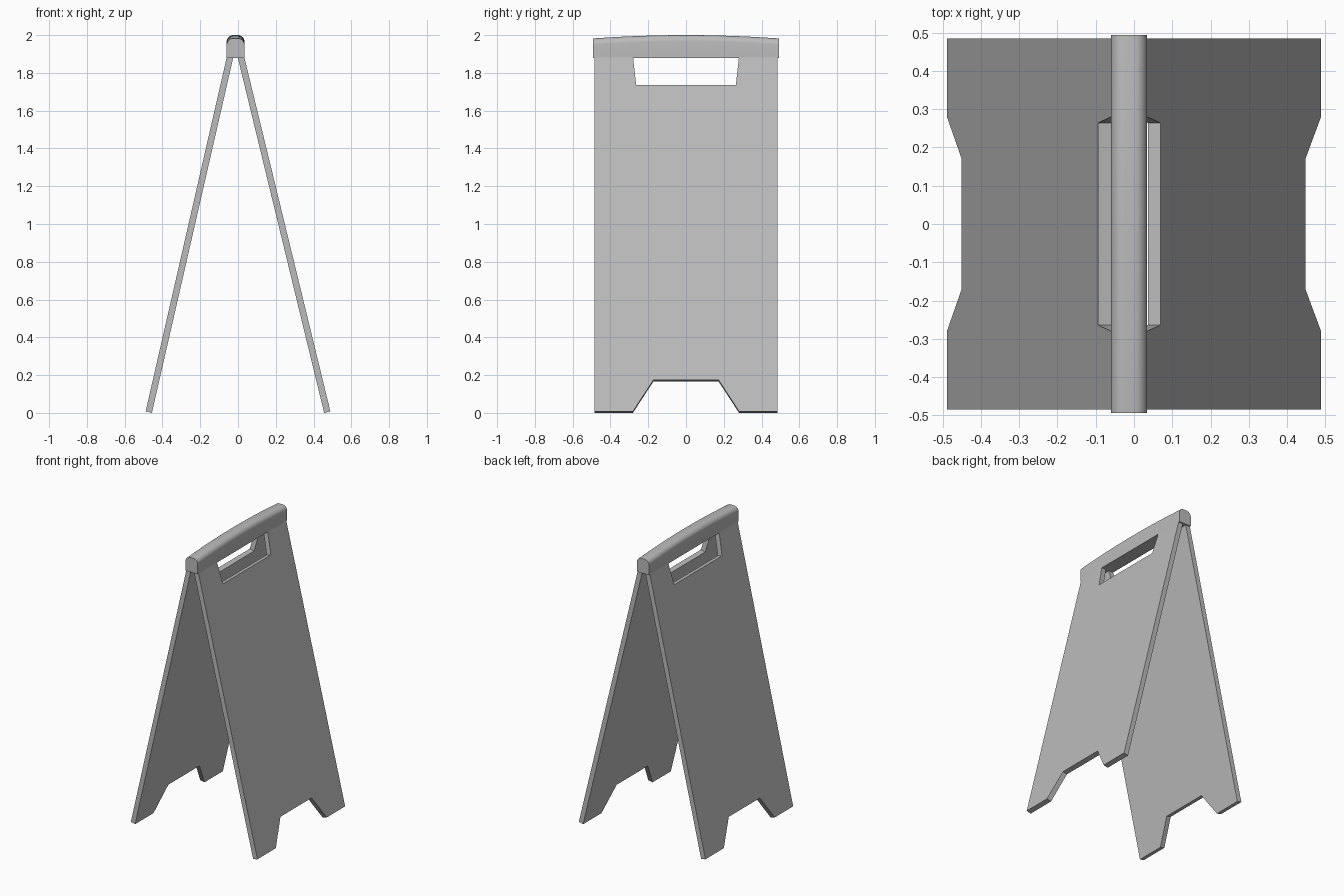
import bpy, bmesh, math

default = bpy.data.objects.get("Cube")
if default:
    bpy.data.objects.remove(default, do_unlink=True)

grey = bpy.data.materials.new("plain_grey")
grey.use_nodes = True
colour = (0.5, 0.5, 0.5, 1)
grey.diffuse_color = colour
grey.node_tree.nodes["Principled BSDF"].inputs["Base Color"].default_value = colour


def add_object(name, bm):
    bmesh.ops.recalc_face_normals(bm, faces=bm.faces)
    mesh = bpy.data.meshes.new(name)
    bm.to_mesh(mesh)
    bm.free()
    mesh.materials.append(grey)
    obj = bpy.data.objects.new(name, mesh)
    bpy.context.collection.objects.link(obj)
    return obj


def loft(name, rings):
    """Join matching rings of points and close both ends."""
    bm = bmesh.new()
    loops = [[bm.verts.new(p) for p in ring] for ring in rings]
    for a, b in zip(loops, loops[1:]):
        for i in range(len(a)):
            j = (i + 1) % len(a)
            bm.faces.new((a[i], a[j], b[j], b[i]))
    bm.faces.new(loops[0])
    bm.faces.new(loops[-1])
    return add_object(name, bm)


# Leaning panels: half outline (y, z) with foot notch and hand hole, mirrored
half = [(0.172, 0.175), (0.281, 0.008), (0.484, 0.008),
        (0.484, 1.9), (0.282, 1.9), (0.264, 1.735)]
outline = half + [(-y, z) for y, z in reversed(half)]
THICKNESS = 0.034


def panel(name, side, slope):
    tilt = math.atan(slope)
    dx, dz = side * math.cos(tilt) * THICKNESS, math.sin(tilt) * THICKNESS
    outer = [(side * (0.489 - slope * (z - 0.008)), y, z) for y, z in outline]
    inner = [(x - dx, y, z - dz) for x, y, z in outer]
    return loft(name, [outer, inner])


panel("left_panel", 1, 0.243)
panel("right_panel", -1, 0.229)

# Top cap: rounded section swept along y, its crown slightly bowed
CENTRE, HALF_WIDTH, RADIUS, LENGTH = -0.013, 0.047, 0.034, 0.493
BASE, STEPS, CORNER = 1.88, 16, 8


def cap_ring(y):
    top = 2 - 0.018 * (y / LENGTH) ** 2
    ring = [(CENTRE + HALF_WIDTH, y, BASE)]
    for side, start in ((1, 0), (-1, math.pi / 2)):
        for k in range(CORNER + 1):
            a = start + math.pi / 2 * k / CORNER
            ring.append((CENTRE + side * (HALF_WIDTH - RADIUS) + RADIUS * math.cos(a),
                         y, top - RADIUS + RADIUS * math.sin(a)))
    ring.append((CENTRE - HALF_WIDTH, y, BASE))
    return ring


cap = loft("top_cap", [cap_ring(LENGTH * (2 * i / STEPS - 1)) for i in range(STEPS + 1)])
bpy.ops.object.select_all(action='DESELECT')
cap.select_set(True)
bpy.context.view_layer.objects.active = cap
bpy.ops.object.shade_smooth_by_angle(angle=math.radians(35))
